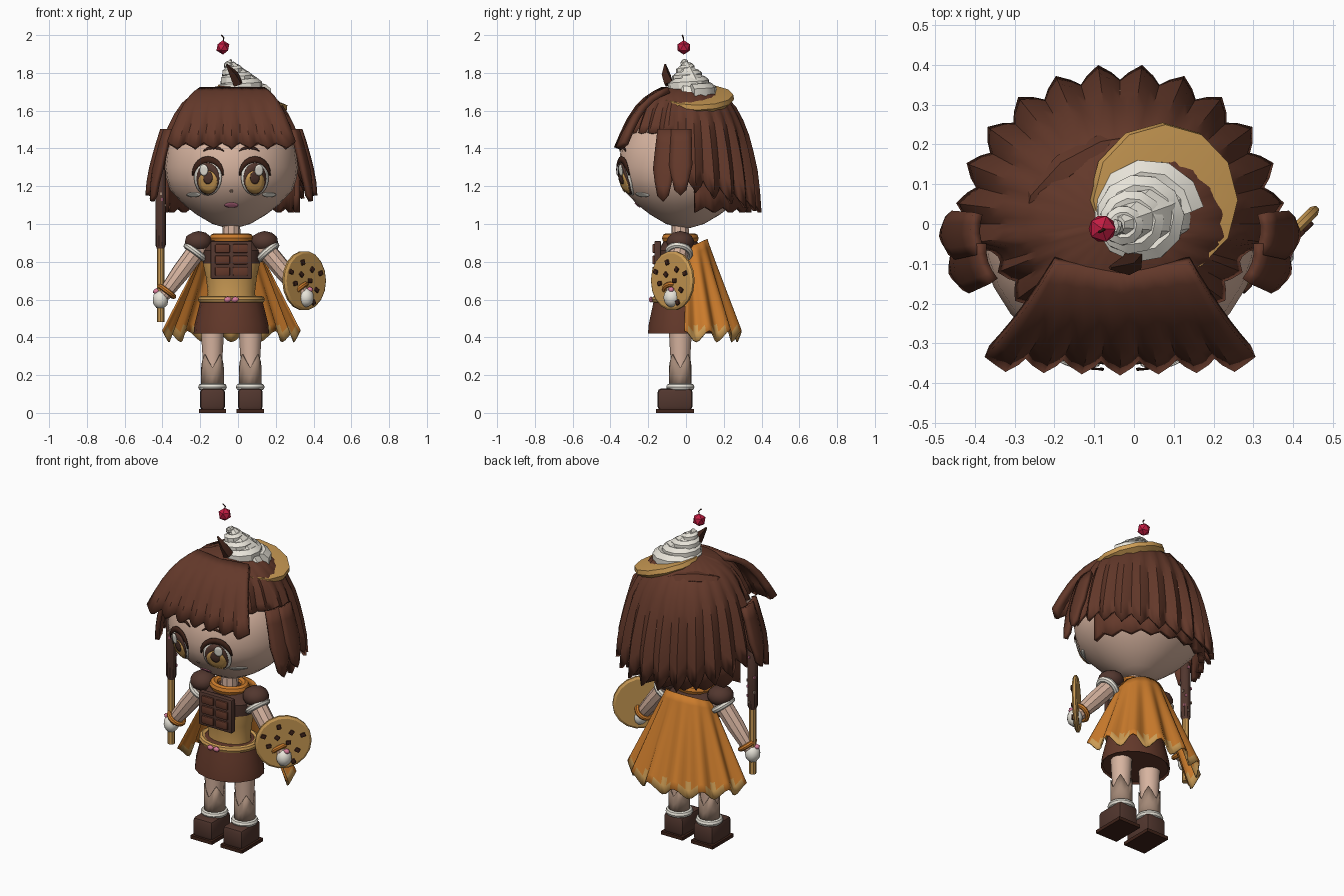
import bpy, bmesh, math, random
from math import sin, cos, pi, radians, sqrt
from mathutils import Vector, Matrix

random.seed(4)
if "Cube" in bpy.data.objects:
    bpy.data.objects.remove(bpy.data.objects["Cube"])


def material(name, *rgb):
    m = bpy.data.materials.new(name)
    m.use_nodes = True
    m.diffuse_color = (*rgb, 1)
    m.node_tree.nodes["Principled BSDF"].inputs["Base Color"].default_value = (*rgb, 1)
    return m


HAIR = material("hair brown", .125, .04, .023)
CHOC = material("chocolate", .085, .038, .028)
DARK = material("dark cocoa", .05, .017, .01)
SKIN = material("skin", .68, .455, .35)
CREAM = material("cream white", .8, .77, .69)
ORANGE = material("caramel orange", .6, .2, .025)
WAFFLE = material("waffle tan", .6, .33, .09)
CHERRY = material("cherry red", .55, .012, .055)
PINK = material("pink", .68, .2, .32)
TAUPE = material("stocking taupe", .37, .25, .185)
CX, CY = -.035, -.03


def finish(name, bm, mats, thick=0, angle=32, rule=None):
    bmesh.ops.recalc_face_normals(bm, faces=bm.faces)
    for f in bm.faces:
        f.smooth = True
        if rule:
            f.material_index = rule(f.calc_center_median())
    me = bpy.data.meshes.new(name)
    bm.to_mesh(me)
    bm.free()
    for m in mats if isinstance(mats, tuple) else (mats,):
        me.materials.append(m)
    me.set_sharp_from_angle(angle=radians(angle))
    ob = bpy.data.objects.new(name, me)
    bpy.context.collection.objects.link(ob)
    if thick:
        mod = ob.modifiers.new("thickness", "SOLIDIFY")
        mod.thickness, mod.offset = thick, 0
    return ob


def grid(name, fn, nu, nv, mats, wrap=False, cap=False, **kw):
    """Surface from fn(u, v), optionally joined around u and capped."""
    bm = bmesh.new()
    cols = nu if wrap else nu + 1
    vs = [[bm.verts.new(fn(i / nu, j / nv)) for i in range(cols)] for j in range(nv + 1)]
    for j in range(nv):
        for i in range(nu):
            k = (i + 1) % cols
            bm.faces.new((vs[j][i], vs[j][k], vs[j + 1][k], vs[j + 1][i]))
    if cap:
        bm.faces.new(vs[0])
        bm.faces.new(vs[-1])
    bmesh.ops.remove_doubles(bm, verts=bm.verts, dist=.0002)
    return finish(name, bm, mats, **kw)


def lathe(name, profile, mats, x=CX, y=CY, seg=20, sy=1, **kw):
    def fn(u, v):
        r, z = profile[round(v * (len(profile) - 1))]
        return (x + r * cos(2 * pi * u), y + sy * r * sin(2 * pi * u), z)
    return grid(name, fn, seg, len(profile) - 1, mats, wrap=True, cap=True, **kw)


def tube(name, pts, radii, mats, sides=8, **kw):
    pts = [Vector(p) for p in pts]
    n = len(pts) - 1

    def fn(u, v):
        i = round(v * n)
        d = pts[min(i + 1, n)] - pts[max(i - 1, 0)]
        ring = Vector((cos(2 * pi * u), sin(2 * pi * u), 0)) * radii[i]
        return pts[i] + d.to_track_quat("Z", "Y") @ ring
    return grid(name, fn, sides, n, mats, wrap=True, cap=True, **kw)


def box(name, at, size, mat, bevel=0, rot=None):
    bm = bmesh.new()
    bmesh.ops.create_cube(bm, size=1, matrix=Matrix.Diagonal((*size, 1)))
    if bevel:
        bmesh.ops.bevel(bm, geom=bm.edges[:], offset=bevel, segments=2, affect="EDGES", profile=.5)
    ob = finish(name, bm, mat)
    ob.matrix_world = Matrix.Translation(at) @ (rot or Matrix())
    return ob


def ball(name, at, size, mat, detail=2, angle=50):
    bm = bmesh.new()
    bmesh.ops.create_icosphere(bm, subdivisions=detail, radius=1, matrix=Matrix.Diagonal((*size, 1)))
    ob = finish(name, bm, mat, angle=angle)
    ob.location = at
    return ob


def ring(name, at, r, thick, mat, axis=(0, 0, 1), sy=1):
    def fn(u, v):
        q = r + thick * cos(2 * pi * v)
        return (q * cos(2 * pi * u), sy * q * sin(2 * pi * u), thick * sin(2 * pi * v))
    ob = grid(name, fn, 18, 8, mat, wrap=True)
    ob.rotation_euler = Vector(axis).to_track_quat("Z", "Y").to_euler()
    ob.location = at


def lookup(table, z):
    for (r0, z0), (r1, z1) in zip(table, table[1:]):
        if z0 >= z >= z1:
            return r0 + (r1 - r0) * (z0 - z) / (z0 - z1)
    return table[-1][0] if z < table[-1][1] else table[0][0]


def tri(t):
    return 1 - abs(2 * (t % 1) - 1)


# Head and face
HEAD = [(.002, 1.6), (.18, 1.58), (.29, 1.5), (.34, 1.4), (.353, 1.3), (.345, 1.24), (.325, 1.18),
        (.25, 1.1), (.185, 1.05), (.1, 1.0), (.03, .98)]
lathe("head", HEAD, SKIN, y=-.005, seg=28, angle=60)
lathe("neck", [(.05, .9), (.045, 1.02)], SKIN, seg=10)


def on_face(x, z, lift):
    r = lookup(HEAD, z)
    return (CX + x, -.005 - sqrt(max(r * r - x * x, 0)) - lift, z)


def oval(name, x, z, rx, rz, lift, mat):
    grid(name, lambda u, v: on_face(x + rx * v * cos(2 * pi * u), z + rz * v * sin(2 * pi * u), lift),
         20, 3, mat, wrap=True, thick=.004)


def arc(name, x, z, rx, rz, a0, a1, width, lift, mat):
    def fn(u, v):
        a, w = radians(a0 + (a1 - a0) * u), width * (v - .5) * (.3 + sin(pi * u))
        return on_face(x + (rx + w) * cos(a), z + (rz + w) * sin(a), lift)
    grid(name, fn, 10, 1, mat, thick=.004)


for side, s in (("left", 1), ("right", -1)):
    x = s * .124
    oval(side + "_eye_white", x, 1.245, .073, .093, .006, CREAM)
    oval(side + "_iris_rim", x, 1.24, .06, .084, .011, CHOC)
    oval(side + "_iris", x, 1.222, .05, .06, .015, WAFFLE)
    oval(side + "_pupil", x, 1.245, .024, .034, .019, CHOC)
    oval(side + "_eye_shine", x + .022 * s, 1.285, .022, .03, .023, CREAM)
    arc(side + "_lash", x, 1.25, .08, .092, 5, 175, .026, .014, DARK)
    arc(side + "_brow", x - .03 * s, 1.35, .07, .055, 40, 140, .012, .006, DARK)
    oval(side + "_cheek_mark", s * .2, 1.155, .036, .011, .005, CREAM)
oval("mouth", 0, 1.1, .036, .012, .005, PINK)
oval("nose", 0, 1.175, .009, .007, .004, TAUPE)

# Hair: cap with pointed locks, under layer, side locks and fringe
CAP = [(0, 1.73), (.16, 1.705), (.235, 1.66), (.285, 1.6), (.335, 1.5), (.365, 1.4), (.4, 1.25), (.415, 1.05)]


def cap_point(a, z, grow=1):
    r = lookup(CAP, z) * grow
    return (CX + r * cos(a), .95 * r * sin(a), z)


def hair_cap(u, v):
    a, t = 2 * pi * u, tri(u * 24)
    hem = 1.48 if sin(a) < -.16 else 1.26 - .12 * max(sin(a), 0) - .08 * t
    z = 1.73 - (1.73 - hem) * v ** 1.6
    return cap_point(a, z, 1 - .09 * v * (1 - t) - (.05 if sin(a) < -.3 else 0))


grid("hair_cap", hair_cap, 96, 9, HAIR, wrap=True, thick=.02)
grid("hair_under_layer", lambda u, v: cap_point(radians(8 + 164 * u), 1.35 - v * (.29 - .03 * tri(u * 9)), .9 - .05 * v),
     36, 3, HAIR, thick=.03)
for side, mid in (("left", -17), ("right", 197)):
    for k, (off, low, grow) in enumerate(((0, 1.15, 1.05), (13, 1.18, 1.07))):
        d = off if side == "left" else -off

        def side_lock(u, v):
            half = 8.5 * (1 - .55 * max(v - .6, 0) / .4)
            bulge = grow + .02 * sin(pi * u)
            return cap_point(radians(mid + d + half * (2 * u - 1)), 1.5 + (low - 1.5) * v - .03 * v * tri(u), bulge)
        grid(f"{side}_side_lock_{k}", side_lock, 4, 5, HAIR, thick=.025)


def fringe(u, v):
    t = tri(u * 7)
    edge = abs(2 * u - 1)
    root = Vector((-.2 + .34 * u, -.09 - .03 * (1 - edge), 1.71))
    tip = Vector((-.37 + .67 * u, -.365 + .01 * edge, 1.45 - .05 * t))
    p = root.lerp(tip, v)
    groove = .035 * v * (1 - t)
    return p + Vector((0, groove - .015 * sin(pi * v), .055 * sin(pi * v) - groove * .6))


grid("fringe", fringe, 28, 6, HAIR, thick=.035)
tube("crown_swoop", [(-.28, -.03, 1.6), (-.24, .07, 1.645), (-.17, .14, 1.665), (-.08, .19, 1.66), (.02, .22, 1.64)],
     [.01, .035, .04, .035, .008], HAIR, sides=6)

# Dessert hat
dish = lathe("waffle_dish", [(.13, -.07), (.195, -.01), (.19, .015), (.14, .02)], WAFFLE, x=0, y=0, seg=12)
dish.location, dish.rotation_euler = (.075, .06, 1.67), (0, radians(17), 0)
STEPS = 44
path, radii = [], []
for i in range(STEPS + 1):
    t = i / STEPS
    a, r = 2 * pi * 4 * t, .1 * (1 - t) ** .9
    path.append((.035 - .085 * t + r * cos(a), .03 - .035 * t + r * sin(a), 1.695 + .165 * t))
    radii.append(.047 - .029 * t)
tube("cream_swirl", path, radii, CREAM, sides=7)
tube("cream_core", [(.04, .03, 1.66), (.02, .02, 1.74), (-.04, 0, 1.85)], [.12, .09, .02], CREAM)
ball("cherry", (-.08, -.012, 1.935), (.038,) * 3, CHERRY, detail=1, angle=20)
tube("cherry_stem", [(-.08, -.012, 1.96), (-.075, -.014, 1.985), (-.088, -.02, 2.0)], [.005, .004, .004], DARK, sides=5)
tube("chocolate_shard", [(0, -.09, 1.74), (-.02, -.105, 1.79), (-.06, -.11, 1.845)], [.03, .025, .005], DARK, sides=4)

# Torso and clothes
lathe("torso", [(.13, .58), (.125, .64), (.135, .72), (.15, .79), (.155, .86), (.1, .93)], (WAFFLE, CHOC),
      sy=.75, rule=lambda c: c.z > .8)
lathe("skirt", [(.19, .43), (.2, .42), (.195, .47), (.175, .55), (.16, .61), (.12, .615)], HAIR, sy=.87, seg=18)
ring("belt", (CX, CY, .6), .157, .02, WAFFLE, sy=.87)
ring("collar", (CX, CY, .925), .09, .026, ORANGE, sy=.85)
for s in (-1, 1):
    ball("belt_bow", (CX + .02 * s, -.185, .6), (.022, .014, .017), PINK, detail=1)
box("chocolate_bar", (CX, -.15, .81), (.22, .035, .2), CHOC, .006)
for i in range(2):
    for j in range(3):
        box("bar_square", (CX - .047 + .094 * i, -.17, .75 + .06 * j), (.078, .016, .047), HAIR, .006)


# Cape with a pale hem
def cape(u, v):
    a = pi * (1.04 * u - .02)
    fold = cos(u * 14 * pi) * .014 * v
    rx, ry = .14 + .21 * v + fold, .1 + .175 * v + fold
    hem = .405 + .03 * cos(u * 14 * pi)
    z = .87 + .05 * sin(pi * u)
    return (CX + rx * cos(a), .01 + ry * sin(a), z + (hem - z) * v)


grid("cape", cape, 56, 12, (ORANGE, WAFFLE), thick=.008, angle=50, rule=lambda c: c.z < .447)

# Legs and boots
for side, s in (("left", 1), ("right", -1)):
    x = CX + .1 * s
    lathe(side + "_leg", [(.048, .1), (.05, .2), (.053, .3), (.058, .38), (.063, .5)], SKIN, x=x, seg=12)
    grid(side + "_stocking", lambda u, v: (x + .057 * cos(2 * pi * u), CY + .057 * sin(2 * pi * u),
         .14 + v * (.1 + .07 * tri(u * 4))), 16, 2, TAUPE, wrap=True, thick=.006)
    ring(side + "_boot_cuff", (x, CY, .137), .057, .019, CREAM)
    box(side + "_boot", (x, -.058, .072), (.132, .185, .115), CHOC, .02)
    box(side + "_sole", (x, -.058, .01), (.145, .2, .02), DARK)

# Arms
for side, s, hand in (("left", 1, Vector((.36, -.075, .61))), ("right", -1, Vector((-.41, -.05, .6)))):
    top = Vector((CX + .16 * s, CY, .89))
    wrist = top.lerp(hand, .85)
    tube(side + "_arm", [top, top.lerp(hand, .5), wrist, hand], [.052, .05, .04, .03], SKIN, sides=10)
    ball(side + "_sleeve", top + Vector((.015 * s, 0, .015)), (.075, .075, .058), CHOC)
    ring(side + "_sleeve_trim", top.lerp(hand, .14), .058, .017, CREAM, axis=hand - top)
    ring(side + "_bracelet", wrist, .046, .014, ORANGE, axis=hand - top)
    ball(side + "_bracelet_gem", wrist + Vector((.055 * s, -.01, 0)), (.02, .017, .017), PINK, detail=1)
    ball(side + "_glove", hand, (.043, .045, .052), CREAM)

# Biscuit stick
sx, sy = -.41, -.05
tube("stick_biscuit", [(sx, sy, .48), (sx, sy, .9)], [.02, .02], WAFFLE)
lathe("stick_coating", [(.02, .87), (.028, .89), (.028, 1.28), (.015, 1.3)], CHOC, x=sx, y=sy, seg=10)
for i in range(12):
    a = random.uniform(0, 2 * pi)
    box("stick_sprinkle", (sx + .028 * cos(a), sy + .028 * sin(a), .92 + .03 * i), (.009, .009, .014), (TAUPE, PINK)[i % 2])

# Cookie shield
h = sqrt(.5)
turn = Matrix(((h, 0, h, 0), (h, 0, -h, 0), (0, 1, 0, 0), (0, 0, 0, 1)))
cookie = lathe("cookie_shield", [(.145, -.014), (.158, -.006), (.158, .006), (.145, .014)], WAFFLE, x=0, y=0, seg=18)
cookie.matrix_world = Matrix.Translation((.35, -.07, .7)) @ turn
for i in range(11):
    a, r = i * 2.4, .13 * sqrt((i + .5) / 11)
    if r * sin(a) > -.06 or abs(r * cos(a)) > .05:
        p = cookie.matrix_world @ Vector((r * cos(a), r * sin(a), .016))
        box("chocolate_chip", p, (.028, .024, .016), DARK, .005, turn @ Matrix.Rotation(a, 4, "Z"))
